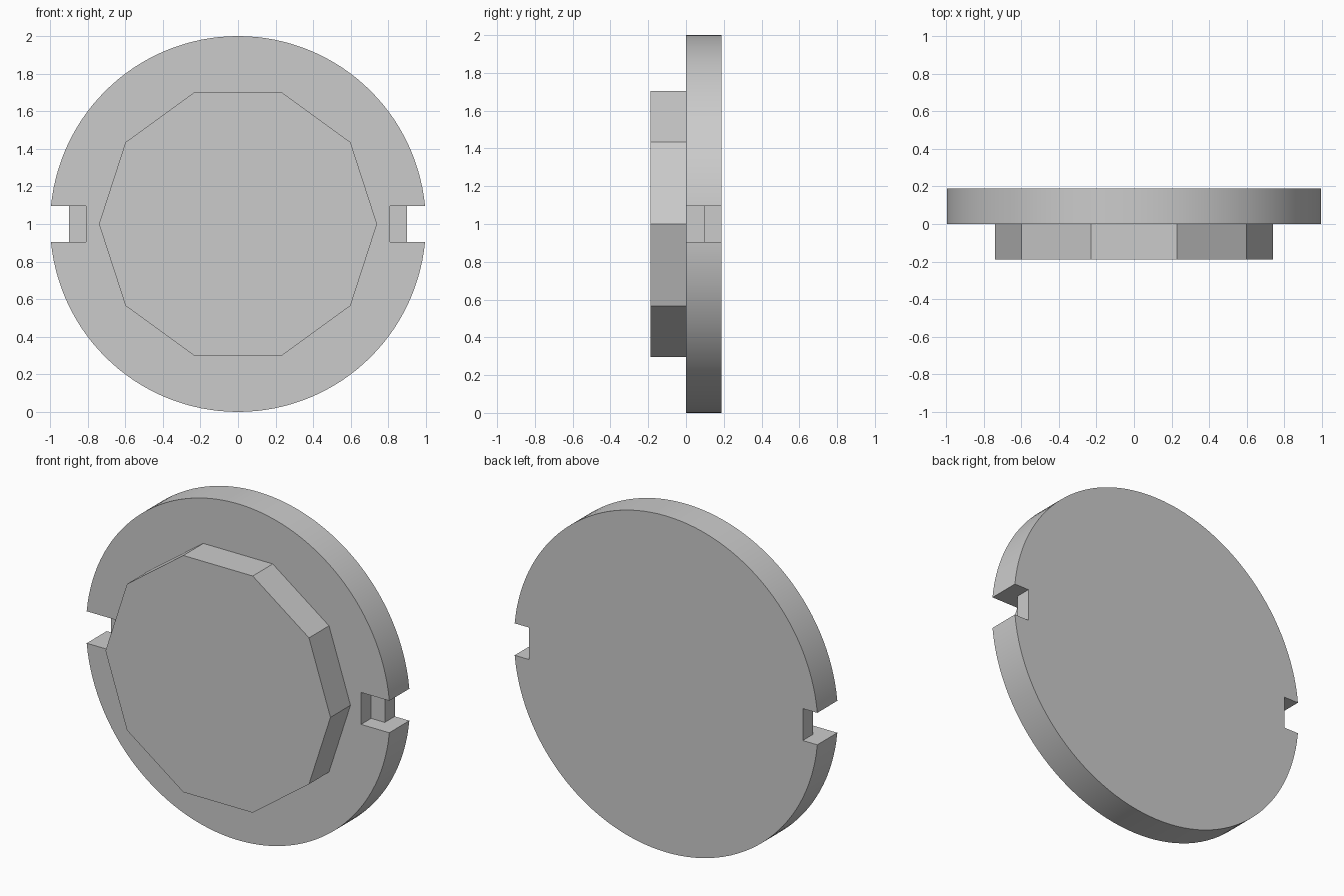
import bpy
import math

if "Cube" in bpy.data.objects:
    bpy.data.objects.remove(bpy.data.objects["Cube"], do_unlink=True)

DEPTH = 0.188

grey = bpy.data.materials.new("light grey")
grey.use_nodes = True
colour = (0.6, 0.6, 0.6, 1)
grey.diffuse_color = colour
grey.node_tree.nodes["Principled BSDF"].inputs["Base Color"].default_value = colour


def prism(name, sides, radius, y):
    """Upright disc or prism with its axis along y."""
    bpy.ops.mesh.primitive_cylinder_add(
        vertices=sides, radius=radius, depth=DEPTH,
        location=(0, y, 1), rotation=(math.pi / 2, 0, 0))
    obj = bpy.context.object
    obj.name = name
    obj.data.materials.append(grey)
    return obj


def cut_box(target, name, x0, x1, y0, y1):
    """Cut a box-shaped slot at mid height."""
    bpy.ops.mesh.primitive_cube_add(
        size=1, location=((x0 + x1) / 2, (y0 + y1) / 2, 1))
    box = bpy.context.object
    box.name = name
    box.scale = (abs(x1 - x0), y1 - y0, 0.19)
    box.data.materials.append(grey)
    mod = target.modifiers.new(name, "BOOLEAN")
    mod.operation = "DIFFERENCE"
    mod.solver = "EXACT"
    mod.object = box
    bpy.context.view_layer.objects.active = target
    bpy.ops.object.modifier_apply(modifier=mod.name)
    bpy.data.objects.remove(box, do_unlink=True)


# Round back plate with a stepped notch on each side
plate = prism("round_plate", 128, 1.0, DEPTH / 2)
for side in (-1, 1):
    cut_box(plate, "through_notch", side * 0.9, side * 1.1, -0.1, 0.3)
    cut_box(plate, "front_step", side * 0.81, side * 1.1, -0.1, DEPTH / 2)

bpy.ops.object.select_all(action="DESELECT")
plate.select_set(True)
bpy.context.view_layer.objects.active = plate
bpy.ops.object.shade_smooth_by_angle(angle=math.radians(30))

# Ten-sided raised boss, with a corner pointing to each side
boss = prism("ten_sided_boss", 10, 0.74, -DEPTH / 2)
boss.rotation_euler.y = math.pi / 2
